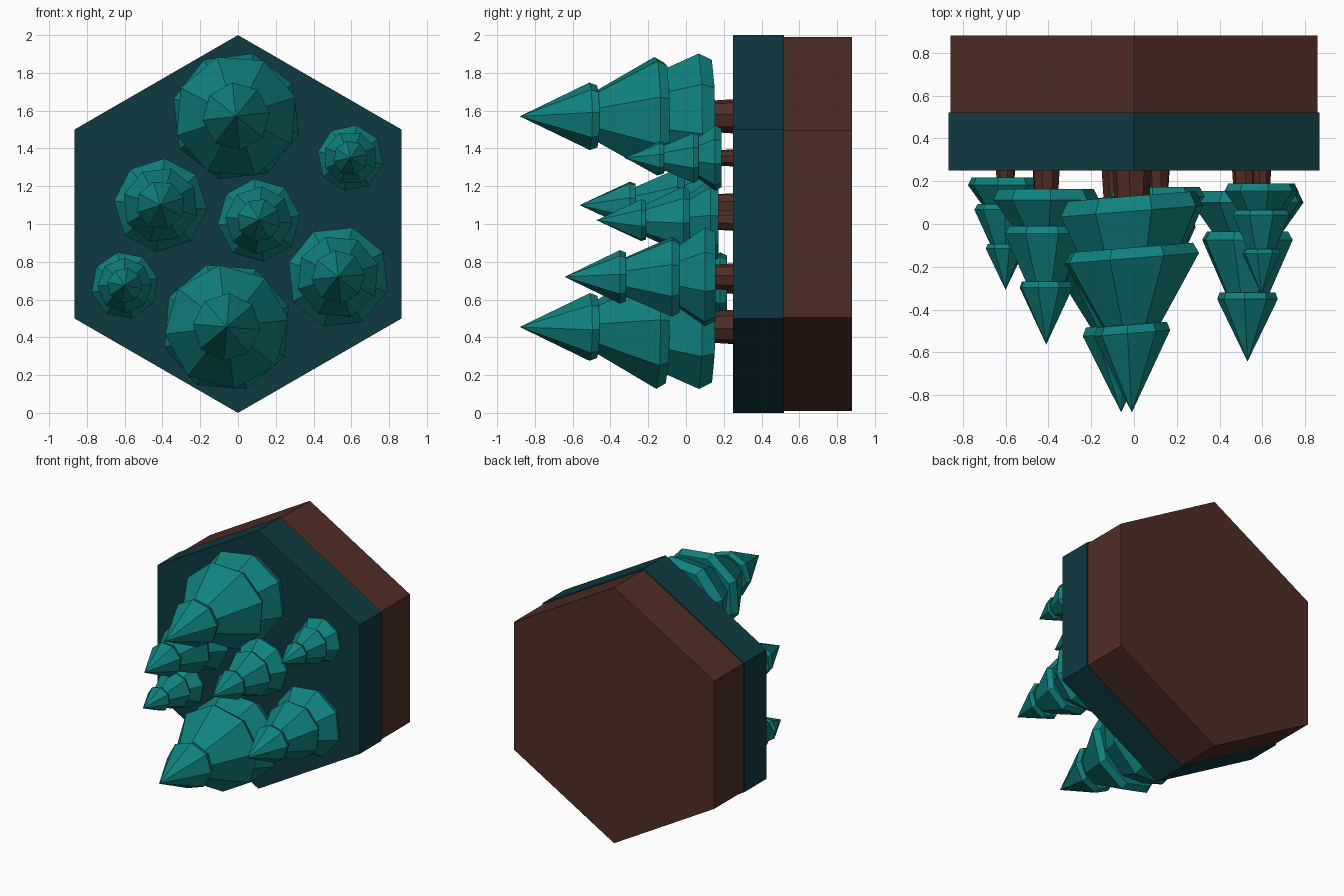
import bpy, bmesh, math

if "Cube" in bpy.data.objects:
    bpy.data.objects.remove(bpy.data.objects["Cube"])

GROUND = 0.25  # y of the forest floor; trees grow towards -y


def material(name, rgb):
    m = bpy.data.materials.new(name)
    m.diffuse_color = (*rgb, 1)
    m.use_nodes = True
    m.node_tree.nodes["Principled BSDF"].inputs["Base Color"].default_value = m.diffuse_color
    return m


SOIL = material("brown", (0.078, 0.026, 0.018))
GRASS = material("dark teal", (0.0048, 0.042, 0.053))
LEAF = material("leaf teal", (0.005, 0.225, 0.212))


def lathe(name, profile, mat, x=0, z=0, base=GROUND, scale=1, sides=8, turn=0.0, lean=0.0):
    """Revolve (radius, distance from base) points about an axis pointing to -y."""
    bm = bmesh.new()
    rings = []
    for r, d in profile:
        ring = []
        for i in range(1 if r == 0 else sides):
            a = turn + 2 * math.pi * i / sides
            px, pz = r * math.cos(a), r * math.sin(a)
            ring.append(bm.verts.new((x + scale * px,
                                      base - scale * (d - lean * px),
                                      z + scale * pz)))
        rings.append(ring)
    for a, b in zip(rings, rings[1:]):
        for i in range(sides):
            j = (i + 1) % sides
            if len(a) == 1:
                bm.faces.new((a[0], b[i], b[j]))
            else:
                bm.faces.new((a[i], a[j], b[j], b[i]))
    for ring in (rings[0], rings[-1]):
        if len(ring) > 1:
            bm.faces.new(ring)
    bmesh.ops.recalc_face_normals(bm, faces=bm.faces)
    mesh = bpy.data.meshes.new(name)
    bm.to_mesh(mesh)
    bm.free()
    mesh.materials.append(mat)
    ob = bpy.data.objects.new(name, mesh)
    bpy.context.collection.objects.link(ob)
    return ob


# Hexagonal tile: grass slab over a slightly smaller soil slab
lathe("grass_slab", [(1, 0), (1, -0.27)], GRASS, z=1, sides=6, turn=math.pi / 6)
lathe("soil_slab", [(0.99, -0.27), (0.99, -0.63)], SOIL, z=1, sides=6, turn=math.pi / 6)


# Three-tier conifer with lipped rims and a tapered trunk
def tree(n, x, z, scale, middle, turn, lean=0.0, sink=0.0):
    base = GROUND + sink
    tiers = {
        "top": [(0, 1.13), (0.18, 0.76), (0.165, 0.72), (0.12, 0.735)],
        "middle": [(0.12, 0.76), (middle, 0.41), (middle - 0.03, 0.36), (0.2, 0.37)],
        "bottom": [(middle - 0.075, 0.38), (0.345, 0.19), (0.31, 0.12), (0.08, 0.15)],
    }
    for k, (tier, profile) in enumerate(tiers.items()):
        lathe(f"tree_{n}_{tier}_foliage", profile, LEAF, x, z, base, scale,
              turn=turn + 0.2 * k, lean=lean)
    lathe(f"tree_{n}_trunk", [(0.078, 0.2), (0.095, -0.06)], SOIL, x, z, base, scale, turn=turn)


# x, z, scale, middle tier radius, turn, lean, sink into the floor
TREES = [
    (-0.01, 1.57, 1.00, 0.33, 0.9, 0.08, 0),
    (-0.06, 0.455, 1.00, 0.33, 0.7, 0.08, 0),
    (0.53, 0.72, 0.79, 0.28, 0.1, 0, 0),
    (-0.41, 1.10, 0.72, 0.28, 0.3, 0, 0),
    (0.11, 1.02, 0.64, 0.28, 0.5, 0, 0),
    (0.595, 1.35, 0.51, 0.28, 0.2, 0, 0),
    (-0.60, 0.675, 0.52, 0.28, 0.6, 0, 0.03),
]
for n, args in enumerate(TREES, 1):
    tree(n, *args)
